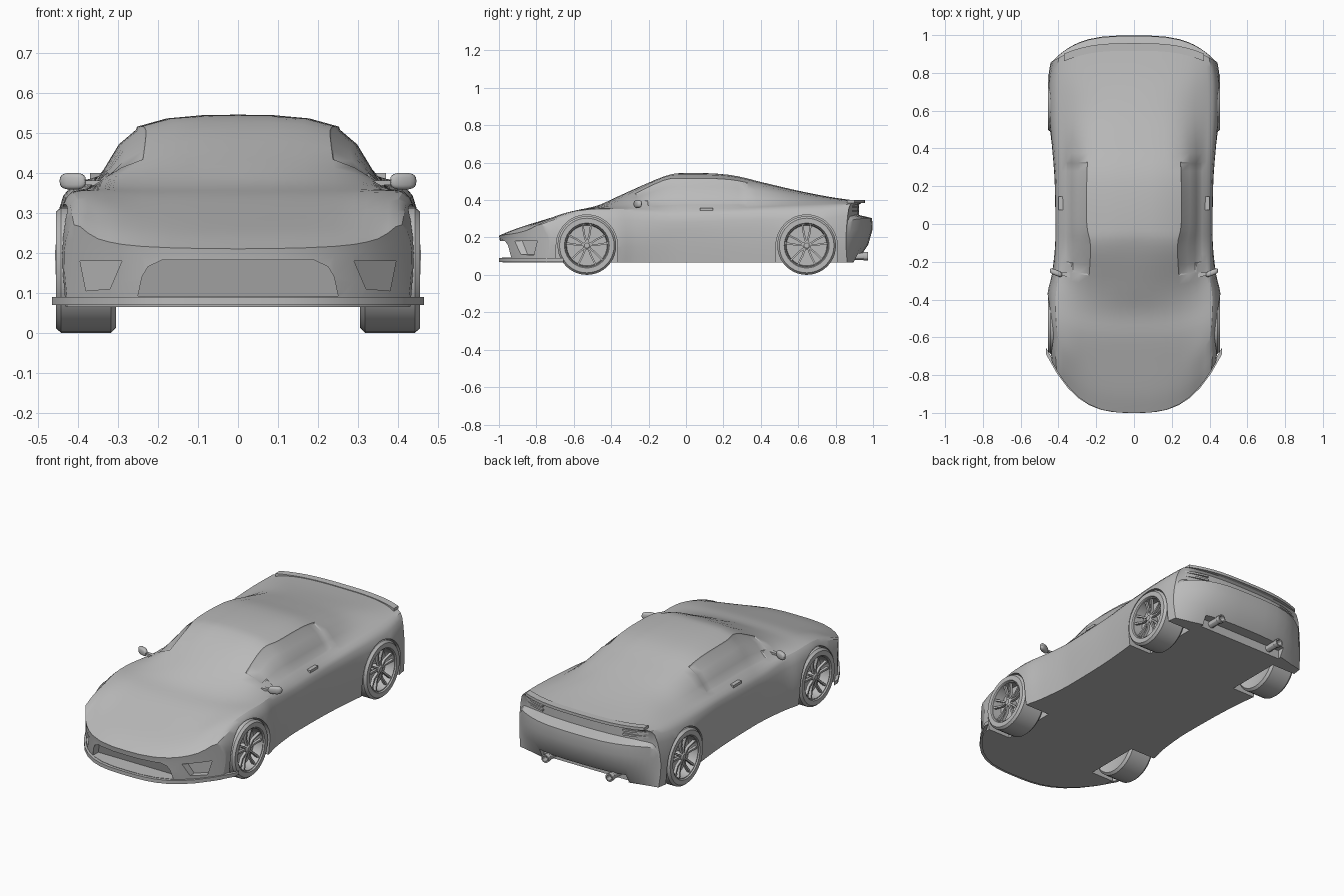
import bpy, bmesh, math
from mathutils import Vector

if "Cube" in bpy.data.objects:
    bpy.data.objects.remove(bpy.data.objects["Cube"], do_unlink=True)

paint = bpy.data.materials.new("plain_grey")
paint.use_nodes = True
GREY = (0.5, 0.5, 0.5, 1)
paint.diffuse_color = GREY
paint.node_tree.nodes["Principled BSDF"].inputs["Base Color"].default_value = GREY
FLOOR, HALF, WHEEL_R, ARCH_R = 0.065, 0.45, 0.157, 0.164
AXLES = (("front", -0.53), ("rear", 0.645))
SIDES = (("left", 1), ("right", -1))

def outward(bm):
    """Point all faces of a closed shell outward."""
    bm.normal_update()
    bmesh.ops.recalc_face_normals(bm, faces=bm.faces[:])
    if bm.calc_volume(signed=True) < 0:
        bmesh.ops.reverse_faces(bm, faces=bm.faces[:])
    bm.normal_update()

def smooth(obj, angle=30):
    bpy.ops.object.select_all(action='DESELECT')
    obj.select_set(True)
    bpy.context.view_layer.objects.active = obj
    bpy.ops.object.shade_smooth_by_angle(angle=math.radians(angle))

def finish(name, bm, angle=30):
    outward(bm)
    mesh = bpy.data.meshes.new(name)
    bm.to_mesh(mesh)
    bm.free()
    obj = bpy.data.objects.new(name, mesh)
    bpy.context.collection.objects.link(obj)
    mesh.materials.append(paint)
    smooth(obj, angle)
    return obj

def grid(bm, rows, closed=False):
    """Sheet of quads through rows of points."""
    vs = [[bm.verts.new(p) for p in row] for row in rows]
    for a, b in zip(vs, vs[1:]):
        n = len(a)
        for i in range(n if closed else n - 1):
            j = (i + 1) % n
            bm.faces.new((a[i], a[j], b[j], b[i]))
    return vs

def solid(name, rings):
    """Closed solid through matching rings."""
    bm = bmesh.new()
    vs = grid(bm, rings, closed=True)
    bm.faces.new(vs[0])
    bm.faces.new(vs[-1])
    return finish(name, bm)

def box(name, lo, hi):
    rect = [(lo[0], lo[1]), (hi[0], lo[1]), (hi[0], hi[1]), (lo[0], hi[1])]
    return solid(name, [[(x, y, z) for x, y in rect] for z in (lo[2], hi[2])])

def bowed(y, bow, x):
    """Plan curve of the nose and tail."""
    return y + bow * (abs(x) / HALF) ** 3

def bowed_slab(name, x0, x1, y, bow, z0, z1, depth, n=16):
    rings = []
    for i in range(n + 1):
        x = x0 + (x1 - x0) * i / n
        f = bowed(y, bow, x)
        rings.append([(x, f, z0), (x, f, z1), (x, f + depth, z1), (x, f + depth, z0)])
    return solid(name, rings)

def spline(pts, steps):
    """Smooth curve through the points."""
    pts = [Vector(p) for p in pts]
    out = []
    for i in range(len(pts) - 1):
        a, b, c, d = (pts[max(0, min(len(pts) - 1, i + k))] for k in (-1, 0, 1, 2))
        for k in range(steps):
            t = k / steps
            out.append(0.5 * (2 * b + (c - a) * t + (2 * a - 5 * b + 4 * c - d) * t * t
                              + (3 * b - a - 3 * c + d) * t ** 3))
    return out + [pts[-1]]

# Body stations: y, bow, centre z, roof edge x z, belt x z, shoulder x z, widest x
stations = [
    (-1, .3, .21, .24, .216, .35, .235, .41, .27, .435),
    (-.9, .25, .25, .24, .255, .35, .275, .415, .295, .442),
    (-.75, .18, .297, .24, .302, .35, .325, .42, .32, .452),
    (-.6, .11, .342, .24, .344, .36, .352, .43, .335, .457),
    (-.47, .1, .372, .24, .368, .37, .36, .43, .335, .457),
    (-.33, .07, .435, .24, .412, .365, .365, .415, .33, .435),
    (-.12, 0, .525, .23, .505, .36, .37, .41, .315, .418),
    (0, 0, .545, .25, .515, .36, .375, .41, .315, .415),
    (.23, 0, .535, .25, .51, .36, .375, .412, .325, .42),
    (.42, 0, .492, .24, .473, .36, .38, .425, .335, .435),
    (.6, 0, .45, .22, .437, .36, .385, .435, .34, .457),
    (.78, -.03, .415, .24, .41, .36, .388, .435, .345, .457),
    (.95, -.1, .392, .24, .392, .35, .386, .415, .36, .442),
]

def section(s):
    """Upper row of one station and the floor row under it."""
    y, bow, za, xb, zb, xc, zc, xd, zd, xe = s
    xf = xe - 0.01
    half = [(xb, zb), (xc, zc), (xd, zd), (xe, 0.2), (xf, FLOOR)]
    top, low = [], []
    for x, z in spline([(-x, z) for x, z in reversed(half)] + [(0, za)] + half, 3):
        fx = max(-xf, min(xf, x))
        top.append(Vector((x, bowed(y, bow, x), z)))
        low.append(Vector((fx, bowed(y, bow, fx), FLOOR)))
    return top, low

def cap(top, low, shape):
    """Rows down an end face; shape holds (drop, push along y)."""
    rows = []
    for t, push in shape:
        row = [a.lerp(b, t) for a, b in zip(top, low)]
        for p, a in zip(row, top):
            p.y += push * (1 - min(1, abs(a.x / low[0].x)) ** 4)
        rows.append(row)
    return rows

# Body shell
sections = [section(s) for s in spline(stations, 4)]
nose = cap(*sections[0], [(0, 0), (.15, .004), (.6, .01), (1, .02)])
tail = cap(*sections[-1], [(0, 0), (.05, -.025), (.22, -.025), (.27, .045),
                           (.45, .048), (.7, .025), (1, -.04)])
bm = bmesh.new()
for sheet in ([t for t, _ in sections], nose, tail,
              [nose[-1]] + [b for _, b in sections[1:-1]] + [tail[-1]]):
    grid(bm, sheet)
bmesh.ops.remove_doubles(bm, verts=bm.verts[:], dist=0.0003)
outward(bm)

# Inset side windows
for _, s in SIDES:
    glass = []
    for f in bm.faces:
        c = f.calc_center_median()
        if .255 < s * c.x < .36 and .385 < c.z < .51 and -.27 < c.y < .33:
            glass.append(f)
    bmesh.ops.inset_region(bm, faces=glass, thickness=.008, depth=-.004)
body = finish("body", bm)

def volume(mesh):
    bm = bmesh.new()
    bm.from_mesh(mesh)
    size = bm.calc_volume(signed=True)
    bm.free()
    return size

def cut(cutter):
    """Subtract a cutter, changing solver if the shell does not survive."""
    cutter.hide_render = True
    whole = body.data.copy()
    for solver in ('EXACT', 'FLOAT'):
        bpy.context.view_layer.objects.active = body
        mod = body.modifiers.new("cut", 'BOOLEAN')
        mod.operation, mod.solver, mod.object = 'DIFFERENCE', solver, cutter
        bpy.ops.object.modifier_apply(modifier=mod.name)
        if .7 < volume(body.data) / volume(whole) < 1.001:
            break
        body.data = whole.copy()
    bpy.data.objects.remove(cutter, do_unlink=True)

# Wheel arches
for _, y in AXLES:
    arch = [(y + ARCH_R * math.cos(a), WHEEL_R + ARCH_R * math.sin(a))
            for a in (math.pi * i / 24 for i in range(25))]
    arch += [(y - ARCH_R, -.1), (y + ARCH_R, -.1)]
    for _, s in SIDES:
        cut(solid("arch_cutter", [[(s * x, p, z) for p, z in arch] for x in (.29, .6)]))

# Front intakes
def intake(outline, depth):
    cut(solid("intake_cutter", [[(x, -1.1, z) for x, z in outline],
                                [(x, bowed(-1, .3, x) + depth, z) for x, z in outline]]))

half = [(.25, .092), (.24, .14), (.225, .165), (.19, .182)]
intake(half + [(-x, z) for x, z in reversed(half)], .06)
for _, s in SIDES:
    intake([(s * x, z) for x, z in ((.29, .18), (.395, .18), (.38, .105), (.32, .11))], .045)

# Notch under the rear bumper
cut(box("notch_cutter", (-.27, .88, -.1), (.27, 1.2, .115)))
smooth(body)

# Splitter, tail lip and lamp strips
bowed_slab("front_splitter", -.465, .465, -1, .28, .07, .09, .035)
bowed_slab("tail_lip", -.37, .37, .957, -.1, .384, .4, -.04)
for side, s in SIDES:
    for i, z in enumerate((.335, .358)):
        bowed_slab(f"{side}_tail_lamp_{i}", s * .25, s * .4, .94, -.1, z, z + .01, -.03)

def lathe(name, profile, origin, axis, n=32):
    """Revolve (radius, distance) pairs around the x or y axis."""
    bm = bmesh.new()
    rows = []
    for r, d in profile:
        circle = [(r * math.cos(a), r * math.sin(a))
                  for a in (2 * math.pi * i / n for i in range(n))]
        rows.append([Vector((d, u, v) if axis == 'x' else (u, d, v)) + Vector(origin)
                     for u, v in circle])
    grid(bm, rows, closed=True)
    bmesh.ops.remove_doubles(bm, verts=bm.verts[:], dist=0.0001)
    return finish(name, bm)

# Wheels with five pairs of spokes
tyre = [(0, .32), (.1, .32), (.145, .305), (WHEEL_R, .318), (WHEEL_R, .442), (.146, .455),
        (.12, .455), (.116, .448), (.112, .448), (.108, .395), (0, .395)]
hub = [(0, .39), (.022, .39), (.022, .436), (.014, .442), (0, .442)]
for name, y, s in [(f"{e}_{d}", y, s) for e, y in AXLES for d, s in SIDES]:
    centre = Vector((0, y, WHEEL_R))
    lathe(name + "_wheel", [(r, s * d) for r, d in tyre], centre, 'x', 40)
    lathe(name + "_hub", [(r, s * d) for r, d in hub], centre, 'x', 16)
    for k, lean in [(k, lean) for k in range(5) for lean in (-1, 1)]:
        rings = []
        for r, spread, d in ((.012, .1, .438), (.06, .24, .434), (.111, .2, .444)):
            a = math.tau * k / 5 + math.pi / 2 + lean * spread
            p = centre + Vector((0, math.cos(a), math.sin(a))) * r
            v = Vector((0, -math.sin(a), math.cos(a))) * .005
            out, back = Vector((s * d, 0, 0)), Vector((s * (d - .016), 0, 0))
            rings.append([p + v + out, p - v + out, p - v + back, p + v + back])
        solid(f"{name}_spoke_{k}_{lean}", rings)

# Mirrors, door handles and exhausts
pipe = [(0, .86), (.02, .86), (.02, .945), (.023, .95), (.023, .972), (.016, .972),
        (.016, .94), (0, .94)]
for side, s in SIDES:
    bm = bmesh.new()
    bmesh.ops.create_uvsphere(bm, u_segments=16, v_segments=10, radius=1)
    for v in bm.verts:
        x, y, z = (math.copysign(abs(c) ** 0.7, c) for c in v.co)
        v.co = (s * (.413 + .033 * x), -.258 + .016 * y + .012 * x, .379 + .021 * z)
    finish(side + "_mirror", bm, 50)
    solid(side + "_mirror_stalk", [
        [(s * x, y + a * r, z + b * r * .6) for a, b in ((-1, -1), (1, -1), (1, 1), (-1, 1))]
        for x, y, z, r in ((.34, -.27, .374, .012), (.4, -.262, .376, .007))])
    box(side + "_door_handle", (s * .375, .075, .344), (s * .399, .145, .358))
    lathe(side + "_exhaust", pipe, (s * .2, 0, .1), 'y', 12)
